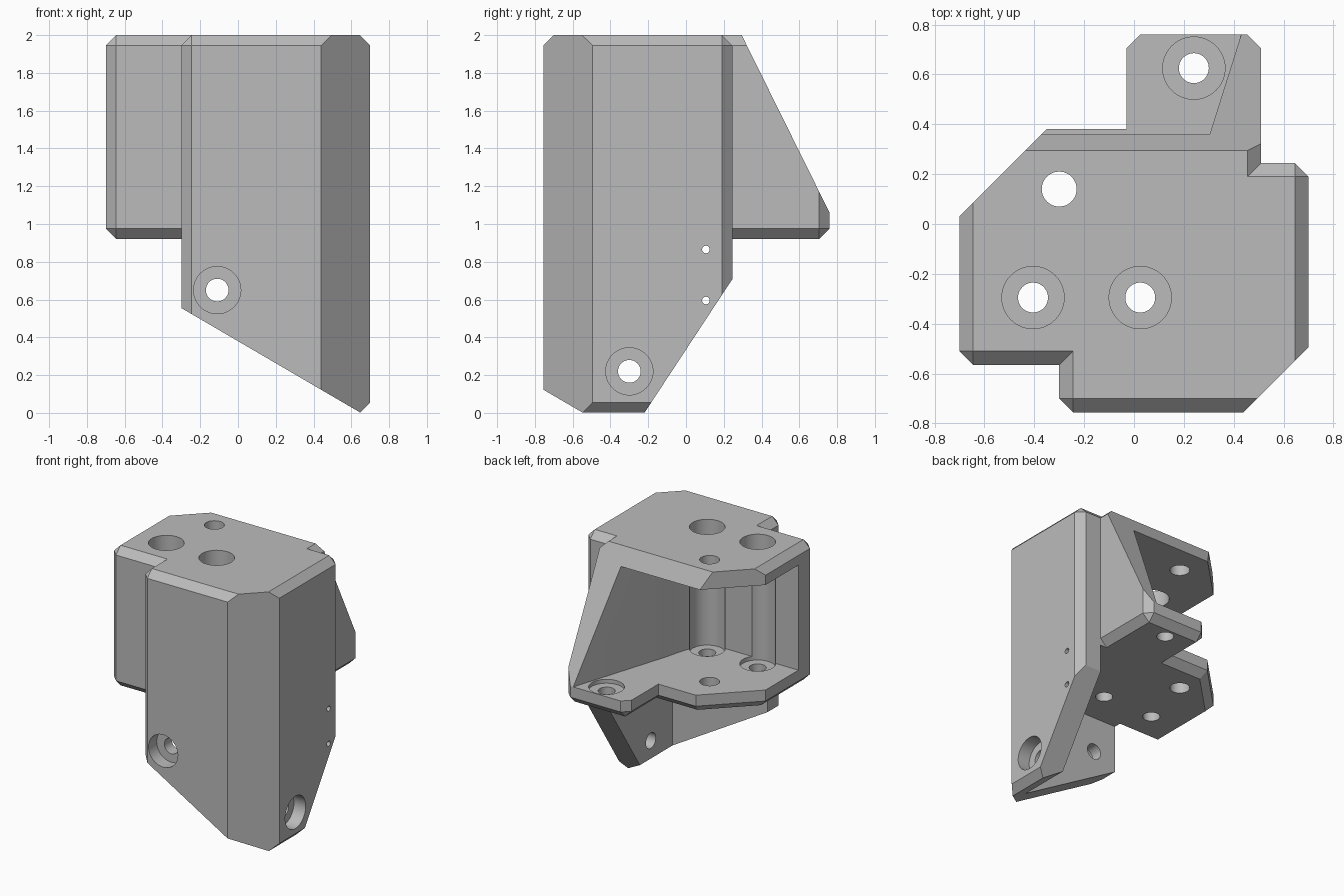
import bpy, bmesh
from mathutils import Vector

if "Cube" in bpy.data.objects:
    bpy.data.objects.remove(bpy.data.objects["Cube"])

CH = 0.055          # chamfer size
BORE, SCREW = 0.125, 0.06

grey = bpy.data.materials.new("plain grey")
grey.use_nodes = True
grey.diffuse_color = (0.5, 0.5, 0.5, 1)
grey.node_tree.nodes["Principled BSDF"].inputs["Base Color"].default_value = (0.5, 0.5, 0.5, 1)


def make(name, bm):
    bmesh.ops.recalc_face_normals(bm, faces=bm.faces)
    me = bpy.data.meshes.new(name)
    bm.to_mesh(me)
    bm.free()
    me.materials.append(grey)
    ob = bpy.data.objects.new(name, me)
    bpy.context.collection.objects.link(ob)
    return ob


def prism(name, pts, z0, z1, top=(), bottom=(), upright=(), cuts=()):
    """Extruded outline; listed edges are chamfered, then planes trim it."""
    bm = bmesh.new()
    lo = [bm.verts.new((x, y, z0)) for x, y in pts]
    hi = [bm.verts.new((x, y, z1)) for x, y in pts]
    n = len(pts)
    bm.faces.new(lo[::-1])
    bm.faces.new(hi)
    for i in range(n):
        j = (i + 1) % n
        bm.faces.new((lo[i], lo[j], hi[j], hi[i]))
    bmesh.ops.recalc_face_normals(bm, faces=bm.faces)
    edges = [bm.edges.get((hi[i], hi[(i + 1) % n])) for i in top]
    edges += [bm.edges.get((lo[i], lo[(i + 1) % n])) for i in bottom]
    edges += [bm.edges.get((lo[i], hi[i])) for i in upright]
    if edges:
        bmesh.ops.bevel(bm, geom=edges, offset=CH, offset_type='OFFSET',
                        segments=1, affect='EDGES', clamp_overlap=False)
    for co, no in cuts:
        bmesh.ops.bisect_plane(bm, geom=bm.verts[:] + bm.edges[:] + bm.faces[:],
                               plane_co=co, plane_no=no, clear_outer=True)
        bmesh.ops.holes_fill(bm, edges=[e for e in bm.edges if e.is_boundary], sides=0)
    return make(name, bm)


def rod(center, axis, start, end, r):
    """Cylinder along an axis, used as a drill."""
    bm = bmesh.new()
    bmesh.ops.create_cone(bm, cap_ends=True, segments=48, radius1=r, radius2=r, depth=abs(end - start))
    ob = make("drill", bm)
    d = Vector(axis)
    ob.rotation_euler = d.to_track_quat('Z', 'Y').to_euler()
    ob.location = Vector(center) + d * (start + end) / 2
    return ob


def boolean(target, other, op='DIFFERENCE'):
    m = target.modifiers.new("bool", 'BOOLEAN')
    m.operation, m.object, m.solver = op, other, 'EXACT'
    bpy.context.view_layer.objects.active = target
    bpy.ops.object.modifier_apply(modifier=m.name)
    bpy.data.objects.remove(other)


# Corner walls, with slanted bottom and slanted rear edge
body = prism("bracket_body",
             [(-.3, -.755), (.44, -.755), (.7, -.495), (.7, .245), (-.3, .245)], 0, 2,
             top=(0, 2, 3, 4), bottom=(2,), upright=(0, 3),
             cuts=[((.65, 0, 0), (-.555, 0, -.95)), ((0, -.22, 0), (0, .70, -.46))])
boolean(body, prism("cavity", [(-1, -.565), (.51, -.565), (.51, 1), (-1, 1)], -1, .92))

# Housing with rear tab, trimmed by the sloping back
housing = prism("housing",
                [(-.7, -.565), (.51, -.565), (.51, .76), (-.03, .76), (-.03, .38), (-.35, .38), (-.7, .03)],
                .92, 2, top=(0, 1, 6), bottom=range(7), upright=(0, 2, 3),
                cuts=[((0, .295, 2), (0, .94, .465))])
boolean(body, housing, 'UNION')

# Pocket open to the back and left, leaving floor, roof and angled rib
boolean(body, prism("pocket",
                    [(-1, -.37), (-.02, -.37), (.06, -.33), (.12, -.24), (.155, -.13),
                     (.18, -.03), (.506, 1), (-1, 1)], 1.06, 1.87))

# Upright screw holes with driver access or counterbores
Z = (0, 0, 1)
for x, y, roof in ((-.405, -.295, 2.1), (.025, -.295, 2.1), (.24, .625, 1.5)):
    boolean(body, rod((x, y, 0), Z, 1.03, roof, BORE))
    boolean(body, rod((x, y, 0), Z, .8, 1.2, SCREW))
boolean(body, rod((-.3, .14, 0), Z, .8, 2.1, .07))

# Front and side wall screws
for center, axis, face in (((-.11, 0, .65), (0, -1, 0), .755), ((0, -.3, .22), (1, 0, 0), .7)):
    boolean(body, rod(center, axis, face - .1, face + .1, BORE))
    boolean(body, rod(center, axis, face - .3, face + .1, SCREW))

# Small pin holes in the side wall
for z in (.865, .595):
    boolean(body, rod((0, .105, z), (1, 0, 0), .4, .8, .02))

bpy.ops.object.select_all(action='DESELECT')
body.select_set(True)
bpy.context.view_layer.objects.active = body
bpy.ops.object.shade_smooth_by_angle(angle=0.4)
